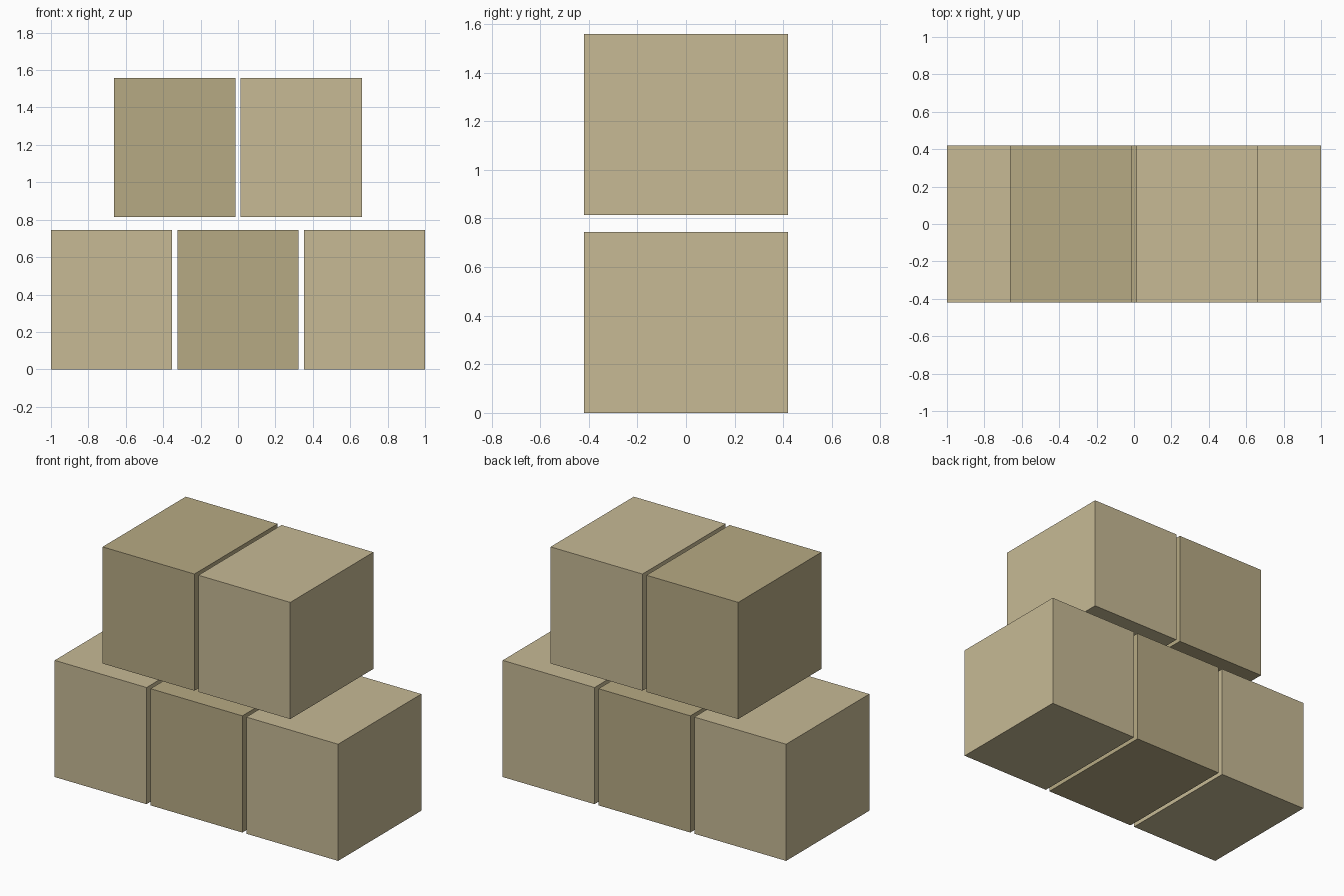
import bpy

if "Cube" in bpy.data.objects:
    bpy.data.objects.remove(bpy.data.objects["Cube"])

WIDTH, DEPTH, HEIGHT = 0.648, 0.838, 0.744
PITCH = 0.676       # box width plus gap
UPPER_BASE = 0.814  # underside of the upper row


def material(name, color):
    mat = bpy.data.materials.new(name)
    mat.diffuse_color = (*color, 1.0)
    mat.use_nodes = True
    mat.node_tree.nodes["Principled BSDF"].inputs["Base Color"].default_value = mat.diffuse_color
    return mat


light = material("light_cardboard", (0.57, 0.49, 0.30))
dark = material("dark_cardboard", (0.47, 0.40, 0.23))


def box(name, x, base, mat):
    bpy.ops.mesh.primitive_cube_add(size=1, location=(x, 0, base + HEIGHT / 2))
    obj = bpy.context.object
    obj.name = name
    obj.scale = (WIDTH, DEPTH, HEIGHT)
    bpy.ops.object.transform_apply(location=False, rotation=False, scale=True)
    obj.data.materials.append(mat)


# Lower row of three boxes
for i, side in enumerate(("left", "middle", "right")):
    box(f"lower_box_{side}", (i - 1) * PITCH, 0, dark if i == 1 else light)

# Upper row of two boxes, straddling the lower joints
for i, side in enumerate(("left", "right")):
    box(f"upper_box_{side}", (i - 0.5) * PITCH, UPPER_BASE, dark if i == 0 else light)
